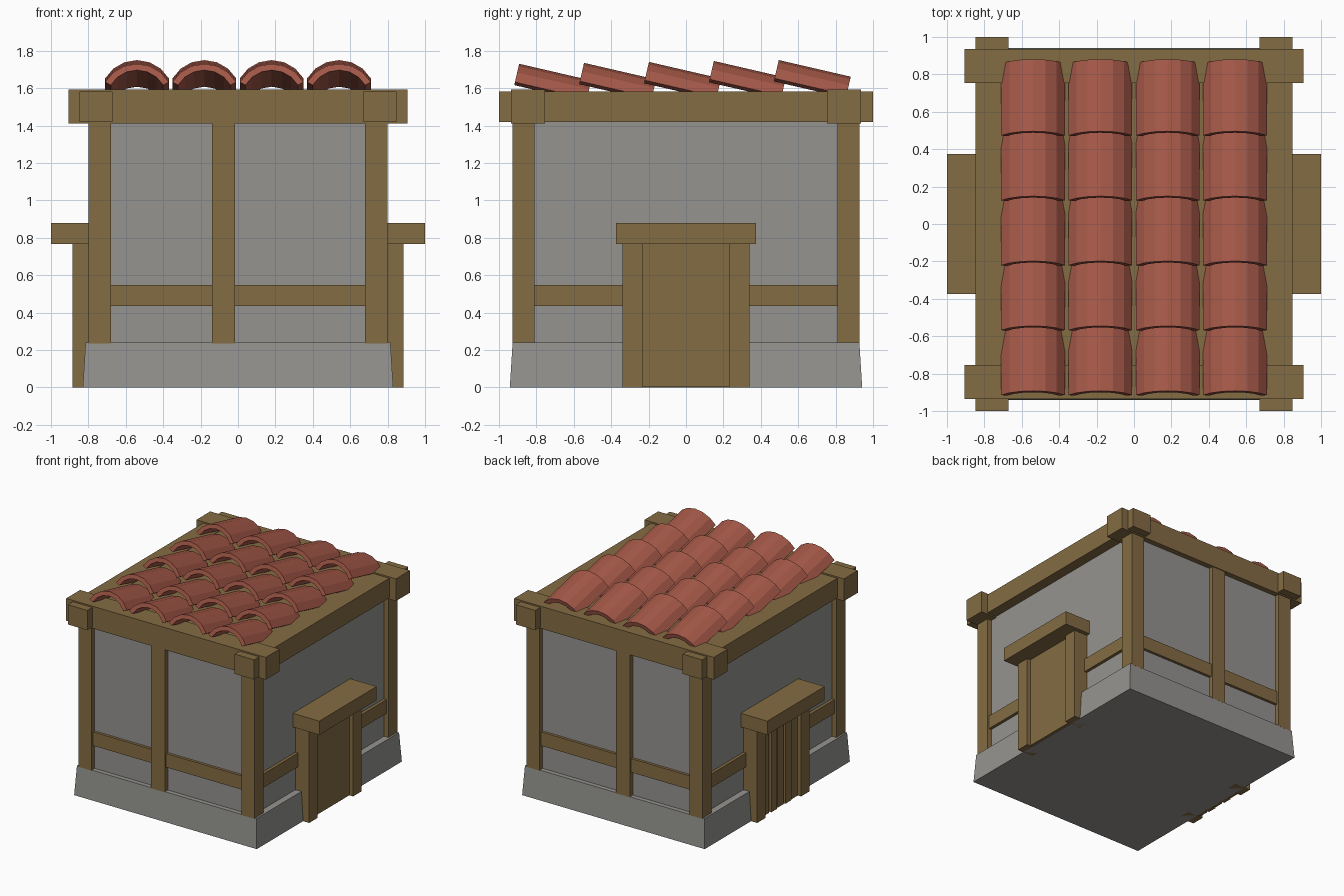
import bpy, bmesh, math
from mathutils import Matrix, Vector

if "Cube" in bpy.data.objects:
    bpy.data.objects.remove(bpy.data.objects["Cube"])


def mat(name, rgb):
    m = bpy.data.materials.new(name)
    m.diffuse_color = (*rgb, 1)
    m.use_nodes = True
    m.node_tree.nodes["Principled BSDF"].inputs["Base Color"].default_value = m.diffuse_color
    return m


WOOD = mat("timber brown", (0.23, 0.15, 0.056))
GREY = mat("plaster grey", (0.30, 0.295, 0.28))
CLAY = mat("clay red", (0.38, 0.10, 0.066))


def add(name, bm, material):
    bmesh.ops.recalc_face_normals(bm, faces=bm.faces)
    me = bpy.data.meshes.new(name)
    bm.to_mesh(me)
    bm.free()
    me.materials.append(material)
    ob = bpy.data.objects.new(name, me)
    bpy.context.collection.objects.link(ob)
    return ob


def box(name, x, y, z, material, top_inset=0.0):
    """Box from (min, max) ranges; top_inset tapers the top."""
    bm = bmesh.new()
    bmesh.ops.create_cube(bm, size=1)
    for v in bm.verts:
        t = top_inset if v.co.z > 0 else 0
        sx, sy = (1 if v.co.x > 0 else -1), (1 if v.co.y > 0 else -1)
        v.co = Vector((x[sx > 0] - sx * t, y[sy > 0] - sy * t, z[v.co.z > 0]))
    return add(name, bm, material)


def span(s, a, b):
    """Range a..b mirrored when s is -1."""
    return tuple(sorted((s * a, s * b)))


# stone footing, plaster walls and roof deck
box("footing", (-0.83, 0.83), (-0.942, 0.942), (0, 0.24), GREY, 0.015)
box("plaster_walls", (-0.76, 0.76), (-0.89, 0.89), (0.24, 1.5), GREY)
box("roof_deck", (-0.75, 0.75), (-0.85, 0.85), (1.5, 1.578), WOOD)

# timber frame
for s in (-1, 1):
    for t in (-1, 1):
        box("corner_post", span(s, 0.68, 0.80), span(t, 0.81, 0.928), (0.235, 1.45), WOOD)
    box("middle_post", (-0.14, -0.015), span(s, 0.85, 0.928), (0.235, 1.45), WOOD)
    box("end_rail", (-0.70, 0.70), span(s, 0.85, 0.912), (0.435, 0.548), WOOD)
    box("side_rail", span(s, 0.72, 0.785), (-0.83, 0.83), (0.435, 0.548), WOOD)
    box("end_beam", (-0.907, 0.907), span(s, 0.755, 0.935), (1.41, 1.593), WOOD)
    box("side_beam", span(s, 0.67, 0.847), (-1, 1), (1.42, 1.582), WOOD)

# doorways on both sides
for s in (-1, 1):
    for t in (-1, 1):
        box("door_post", span(s, 0.74, 0.885), span(t, 0.23, 0.34), (0, 0.77), WOOD)
    box("door_lintel", span(s, 0.74, 1.0), (-0.373, 0.373), (0.767, 0.88), WOOD)
box("plain_door", (0.74, 0.853), (-0.23, 0.23), (0.002, 0.77), WOOD)
box("door_backing", (-0.838, -0.74), (-0.23, 0.23), (0.002, 0.77), WOOD)
for i in range(5):
    y = -0.23 + i * 0.092
    box("door_plank", (-0.858 - 0.008 * (i % 2), -0.80), (y + 0.008, y + 0.084), (0.002, 0.77), WOOD)


# curved roof tiles, each tipped up towards the front
def tile(cx, y, z):
    R, r, half, n, length = 0.1945, 0.16, math.radians(61), 6, 0.395
    angles = [half * (2 * i / n - 1) for i in range(n + 1)]
    bm = bmesh.new()
    place = Matrix.Translation((cx, y, z)) @ Matrix.Rotation(math.radians(-13), 4, 'X')
    rings = [[[bm.verts.new(place @ Vector((q * math.sin(a), d, q * math.cos(a) - R)))
               for a in angles] for q in (R, r)] for d in (0, length)]
    (fo, fi), (bo, bi) = rings
    for i in range(n):
        for p, q in ((fo, bo), (fi, bi), (fo, fi), (bo, bi)):
            bm.faces.new((p[i], p[i + 1], q[i + 1], q[i]))
    for i in (0, n):
        bm.faces.new((fo[i], fi[i], bi[i], bo[i]))
    add("roof_tile", bm, CLAY)


for col in range(4):
    for row in range(5):
        tile(-0.54 + 0.36 * col, -0.892 + 0.347 * row, 1.73 + 0.005 * row)
